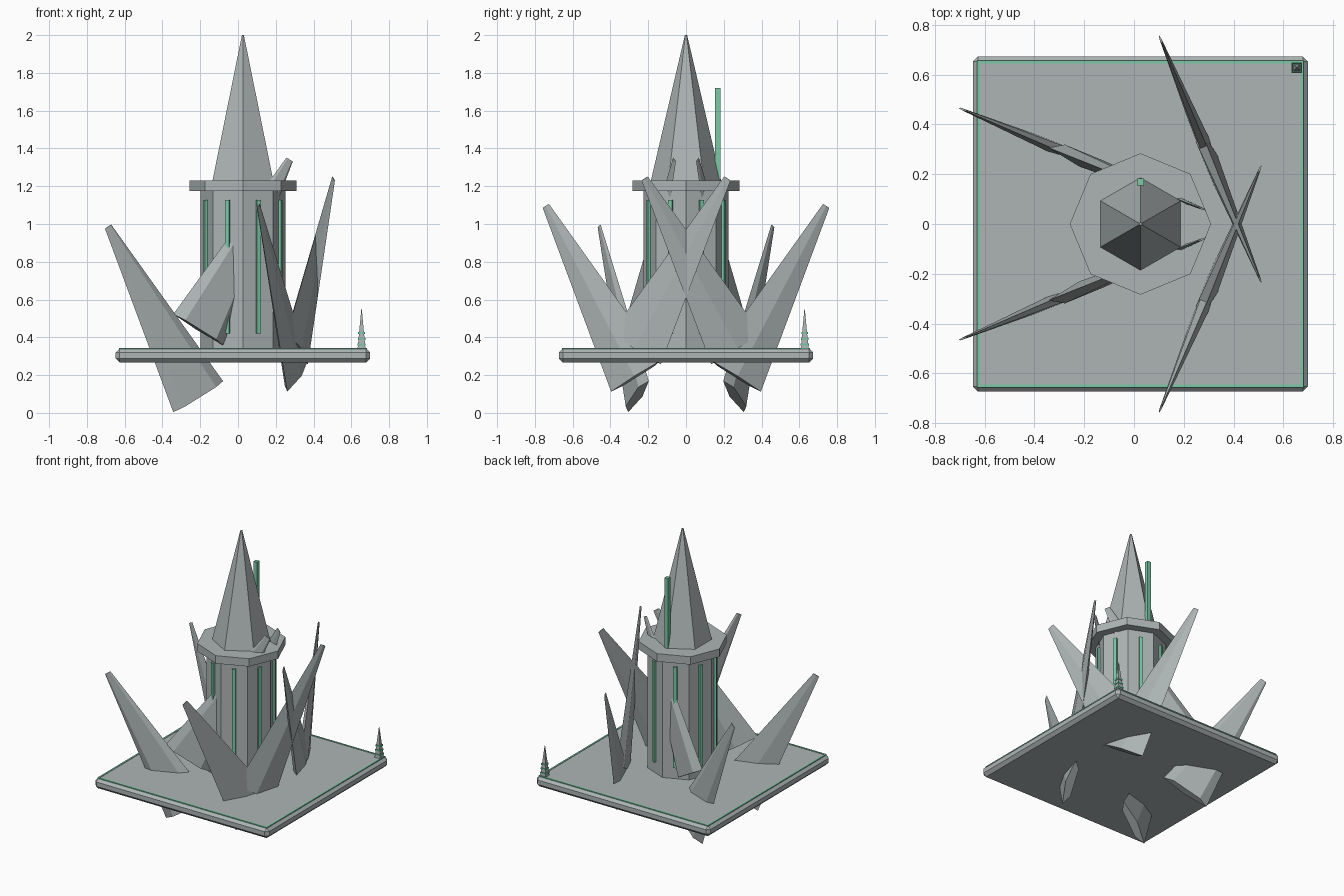
import bpy, bmesh, math
from mathutils import Vector, Matrix

if "Cube" in bpy.data.objects:
    bpy.data.objects.remove(bpy.data.objects["Cube"])

CX = 0.026  # tower axis


def material(name, rgb):
    m = bpy.data.materials.new(name)
    m.diffuse_color = (*rgb, 1)
    m.use_nodes = True
    m.node_tree.nodes["Principled BSDF"].inputs["Base Color"].default_value = m.diffuse_color
    return m


GREY = material("stone grey", (0.42, 0.46, 0.46))
MINT = material("mint glow", (0.20, 0.58, 0.38))


def finish(name, bm, mat):
    bmesh.ops.recalc_face_normals(bm, faces=bm.faces)
    me = bpy.data.meshes.new(name)
    bm.to_mesh(me)
    bm.free()
    me.materials.append(mat)
    ob = bpy.data.objects.new(name, me)
    bpy.context.collection.objects.link(ob)
    return ob


def prism(name, sides, r1, r2, z0, z1, mat, x=CX, y=0.0, turn=0.0):
    """Upright cone or prism; the first corner points at angle turn."""
    bm = bmesh.new()
    loops = []
    for r, z in ((r1, z0), (r2, z1)):
        loops.append([bm.verts.new((x + r * math.cos(turn + math.tau * k / sides),
                                    y + r * math.sin(turn + math.tau * k / sides), z))
                      for k in range(sides)])
    for k in range(sides):
        j = (k + 1) % sides
        bm.faces.new((loops[0][k], loops[0][j], loops[1][j], loops[1][k]))
    bm.faces.new(loops[0])
    bm.faces.new(loops[1])
    return finish(name, bm, mat)


def box(name, size, centre, mat, turn=0.0, bevel=0.0):
    bm = bmesh.new()
    m = Matrix.Translation(centre) @ Matrix.Rotation(turn, 4, 'Z') @ Matrix.Diagonal((*size, 1))
    bmesh.ops.create_cube(bm, size=1, matrix=m)
    if bevel:
        bmesh.ops.bevel(bm, geom=bm.edges[:], offset=bevel, segments=1, affect='EDGES')
    return finish(name, bm, mat)


def shard(name, x, y, z, angle, flip, side):
    """Flattened five-sided crystal leaning 30 degrees toward angle."""
    lean, length = math.radians(30), 1.04
    ca, sa = math.cos(angle), math.sin(angle)
    axis = Vector((ca * math.sin(lean), sa * math.sin(lean), math.cos(lean)))
    wide = Vector((ca * math.cos(lean), sa * math.cos(lean), -math.sin(lean)))
    thin = Vector((-sa, ca, 0)) * flip
    bm = bmesh.new()
    loops = []
    for d, r in ((0, 0.173), (length, 0.022)):
        ring = []
        for k in range(5):
            p = math.tau * k / 5
            v = Vector((x, y, z)) + axis * d + wide * (r * math.sin(p)) + thin * (0.19 * r * math.cos(p))
            ring.append(bm.verts.new((v.x, v.y * side, v.z)))
        loops.append(ring)
    for k in range(5):
        j = (k + 1) % 5
        bm.faces.new((loops[0][k], loops[0][j], loops[1][j], loops[1][k]))
    bm.faces.new(loops[0])
    bm.faces.new(loops[1])
    return finish(name, bm, GREY)


# Base slab with chamfered edges and a thin glowing border
box("base_slab", (1.347, 1.347, 0.073), (CX, 0, 0.304), GREY, bevel=0.021)
for s in (-1, 1):
    box("border_strip_y", (1.312, 0.012, 0.008), (CX, s * 0.65, 0.339), MINT)
    box("border_strip_x", (0.012, 1.288, 0.008), (CX + s * 0.65, 0, 0.339), MINT)

# Tower: octagonal body, collar, hexagonal spire
prism("tower_body", 8, 0.225, 0.225, 0.33, 1.18, GREY)
prism("tower_collar", 8, 0.284, 0.284, 1.175, 1.23, GREY)
prism("spire", 6, 0.187, 0.006, 1.225, 2.0, GREY, turn=math.pi / 2)

# Light strips on the eight tower faces
for k in range(8):
    a = math.radians(22.5 + 45 * k)
    box("light_strip", (0.02, 0.024, 0.706),
        (CX + 0.212 * math.cos(a), 0.212 * math.sin(a), 0.773), MINT, turn=a)

# Mast behind the spire
box("mast", (0.028, 0.028, 0.5), (CX, 0.168, 1.47), MINT)

# Crossing crystal shards, mirrored front to back
for side in (-1, 1):
    shard("left_outer_shard", -0.207, 0.261, 0.086, math.radians(157.5), 1, side)
    shard("left_inner_shard", -0.207, 0.261, 0.44, math.radians(-22.5), -1, side)
    shard("right_outer_shard", 0.306, 0.261, 0.195, math.radians(112.5), -1, side)
    shard("right_inner_shard", 0.306, 0.261, 0.34, math.radians(-67.5), 1, side)

# Small corner beacon with three bands
prism("beacon", 4, 0.03, 0.002, 0.335, 0.548, GREY, x=0.654, y=0.628, turn=math.pi / 4)
for z, r in ((0.362, 0.031), (0.392, 0.028), (0.422, 0.025)):
    prism("beacon_band", 4, r, r, z - 0.005, z + 0.005, MINT, x=0.654, y=0.628, turn=math.pi / 4)
